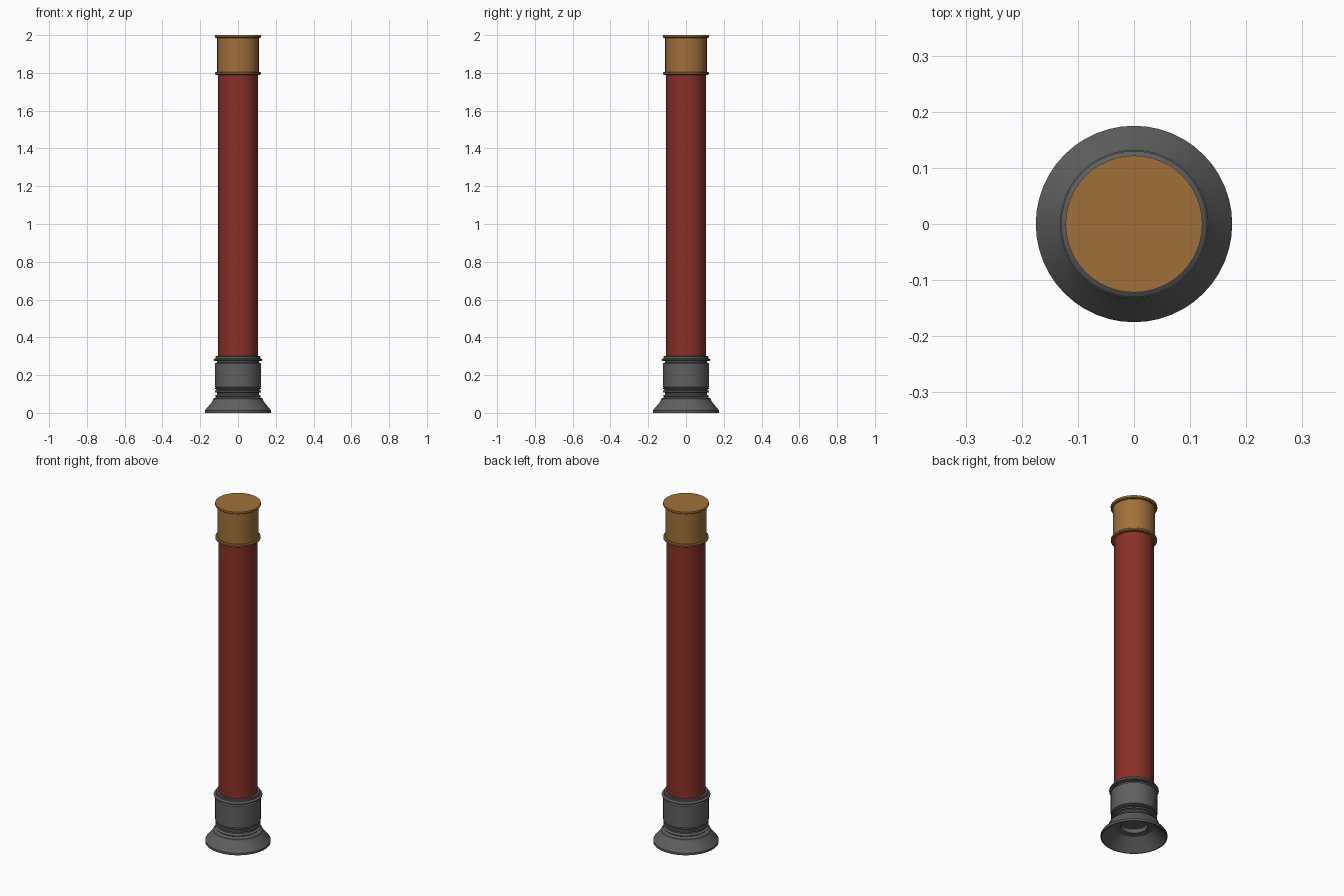
import bpy, bmesh, math

if "Cube" in bpy.data.objects:
    bpy.data.objects.remove(bpy.data.objects["Cube"])

SEG = 48


def material(name, rgb):
    m = bpy.data.materials.new(name)
    m.diffuse_color = (*rgb, 1.0)
    m.use_nodes = True
    m.node_tree.nodes["Principled BSDF"].inputs["Base Color"].default_value = m.diffuse_color
    return m


red = material("red_plastic", (0.25, 0.030, 0.020))
brass = material("brass", (0.35, 0.165, 0.042))
grey = material("dark_grey", (0.115, 0.115, 0.115))


def lathe(name, profile, mat):
    """Revolve (radius, z) points around z; radius 0 closes an end."""
    bm = bmesh.new()
    rings = []
    for r, z in profile:
        if r == 0:
            rings.append([bm.verts.new((0, 0, z))] * SEG)
        else:
            rings.append([bm.verts.new((r * math.cos(2 * math.pi * i / SEG),
                                        r * math.sin(2 * math.pi * i / SEG), z))
                          for i in range(SEG)])
    for a, b in zip(rings, rings[1:]):
        for i in range(SEG):
            j = (i + 1) % SEG
            bm.faces.new(list(dict.fromkeys((a[i], a[j], b[j], b[i]))))
    bmesh.ops.recalc_face_normals(bm, faces=bm.faces)
    me = bpy.data.meshes.new(name)
    bm.to_mesh(me)
    bm.free()
    me.materials.append(mat)
    ob = bpy.data.objects.new(name, me)
    bpy.context.collection.objects.link(ob)
    bpy.ops.object.select_all(action='DESELECT')
    ob.select_set(True)
    bpy.context.view_layer.objects.active = ob
    bpy.ops.object.shade_smooth_by_angle(angle=math.radians(30))
    return ob


# Red tube body
lathe("tube", [(0, 0.28), (0.105, 0.28), (0.105, 1.81), (0, 1.81)], red)

# Brass end cap with a rim at each end
lathe("end_cap", [(0.105, 1.79), (0.117, 1.79), (0.121, 1.793), (0.121, 1.801),
                  (0.117, 1.805), (0.110, 1.805), (0.110, 1.985), (0.117, 1.985),
                  (0.122, 1.989), (0.122, 2.0), (0, 2.0)], brass)

# Grey base: hollow flared foot, ribbed neck, barrel and bevelled collar
lathe("flared_base", [
    (0, 0.09), (0.07, 0.09), (0.07, 0.065), (0.10, 0.06), (0.17, 0.0),  # hollow underside
    (0.175, 0.0), (0.175, 0.012), (0.168, 0.022), (0.138, 0.058), (0.132, 0.068),  # flare
    (0.132, 0.075), (0.116, 0.083), (0.122, 0.09), (0.110, 0.097), (0.110, 0.106),  # ribs
    (0.121, 0.109), (0.121, 0.117), (0.113, 0.12), (0.113, 0.124), (0.121, 0.126),
    (0.121, 0.131), (0.117, 0.134), (0.122, 0.137), (0.122, 0.262),  # barrel
    (0.112, 0.267), (0.112, 0.274), (0.130, 0.277), (0.130, 0.282),  # collar
    (0.119, 0.289), (0.119, 0.298), (0.116, 0.301), (0.105, 0.301)], grey)
